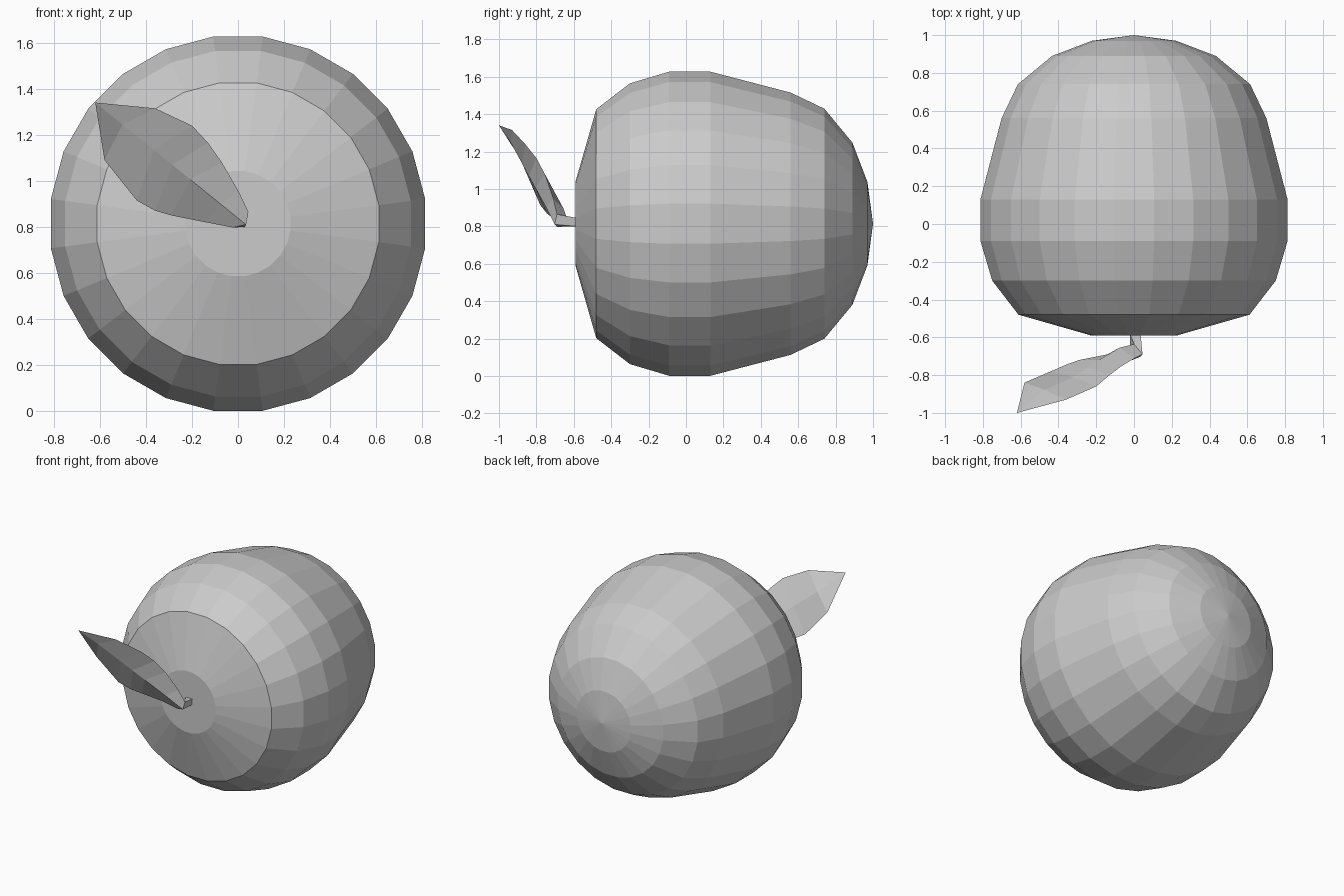
import bpy, bmesh, math
from mathutils import Vector

if "Cube" in bpy.data.objects:
    bpy.data.objects.remove(bpy.data.objects["Cube"])

grey = bpy.data.materials.new("plain grey")
grey.diffuse_color = (0.6, 0.6, 0.6, 1)
grey.use_nodes = True
grey.node_tree.nodes["Principled BSDF"].inputs["Base Color"].default_value = grey.diffuse_color


def loft(name, rings):
    """Bridge closed rings of points; a one-point ring makes a fan."""
    bm = bmesh.new()
    vs = [[bm.verts.new(p) for p in ring] for ring in rings]
    n = max(len(r) for r in vs)
    for a, b in zip(vs, vs[1:]):
        for i in range(n):
            j = (i + 1) % n
            if len(a) == 1:
                bm.faces.new((a[0], b[j], b[i]))
            elif len(b) == 1:
                bm.faces.new((a[i], a[j], b[0]))
            else:
                bm.faces.new((a[i], a[j], b[j], b[i]))
    for ring in (vs[0], vs[-1]):
        if len(ring) > 1:
            bm.faces.new(ring)
    bmesh.ops.recalc_face_normals(bm, faces=bm.faces)
    me = bpy.data.meshes.new(name)
    bm.to_mesh(me)
    bm.free()
    me.materials.append(grey)
    ob = bpy.data.objects.new(name, me)
    bpy.context.collection.objects.link(ob)
    return ob


# fruit body: 24-sided profile turned about the y axis
CZ = 0.814
profile = [(-0.59, 0.23), (-0.48, 0.617), (-0.30, 0.757), (-0.09, 0.82),
           (0.13, 0.82), (0.56, 0.707), (0.74, 0.62), (0.89, 0.437), (0.97, 0.225)]
rings = [[(r * math.sin(a), y, CZ + r * math.cos(a))
          for a in (math.radians(7.5 + 15 * i) for i in range(24))]
         for y, r in profile]
rings.append([(0, 1.0, CZ)])
loft("fruit_body", rings)

# leaf with its short stalk: edges of the blade, lofted from stalk to tip
upper = [(0.045, -0.69, 0.865), (0.005, -0.71, 0.95), (-0.07, -0.755, 1.08),
         (-0.13, -0.80, 1.165), (-0.20, -0.86, 1.24), (-0.36, -0.93, 1.315)]
lower = [(-0.02, -0.69, 0.797), (-0.14, -0.69, 0.82), (-0.29, -0.72, 0.85),
         (-0.36, -0.745, 0.87), (-0.44, -0.78, 0.915), (-0.58, -0.84, 1.09)]
root, tip = Vector((0.035, -0.71, 0.81)), Vector((-0.62, -1.0, 1.34))
steps = [0.0, 0.17, 0.37, 0.49, 0.61, 0.82]
back = [0.06, 0.05, 0.02, 0.012, 0.01, 0.008]     # thickness, heavier at the stalk
blade = [[(0.035, -0.585, 0.845), (0.03, -0.585, 0.80),
          (-0.02, -0.585, 0.80), (-0.02, -0.585, 0.845)]]
for u, l, t, b in zip(upper, lower, steps, back):
    u, l = Vector(u), Vector(l)
    mid = (u + l) / 2
    rib = root.lerp(tip, t)
    rib.y = min(rib.y + 0.012, mid.y - 0.012)
    blade.append([u, rib, l, mid + Vector((-0.2, 0.9, 0.2)) * b])
blade.append([tip])
loft("leaf", blade)
